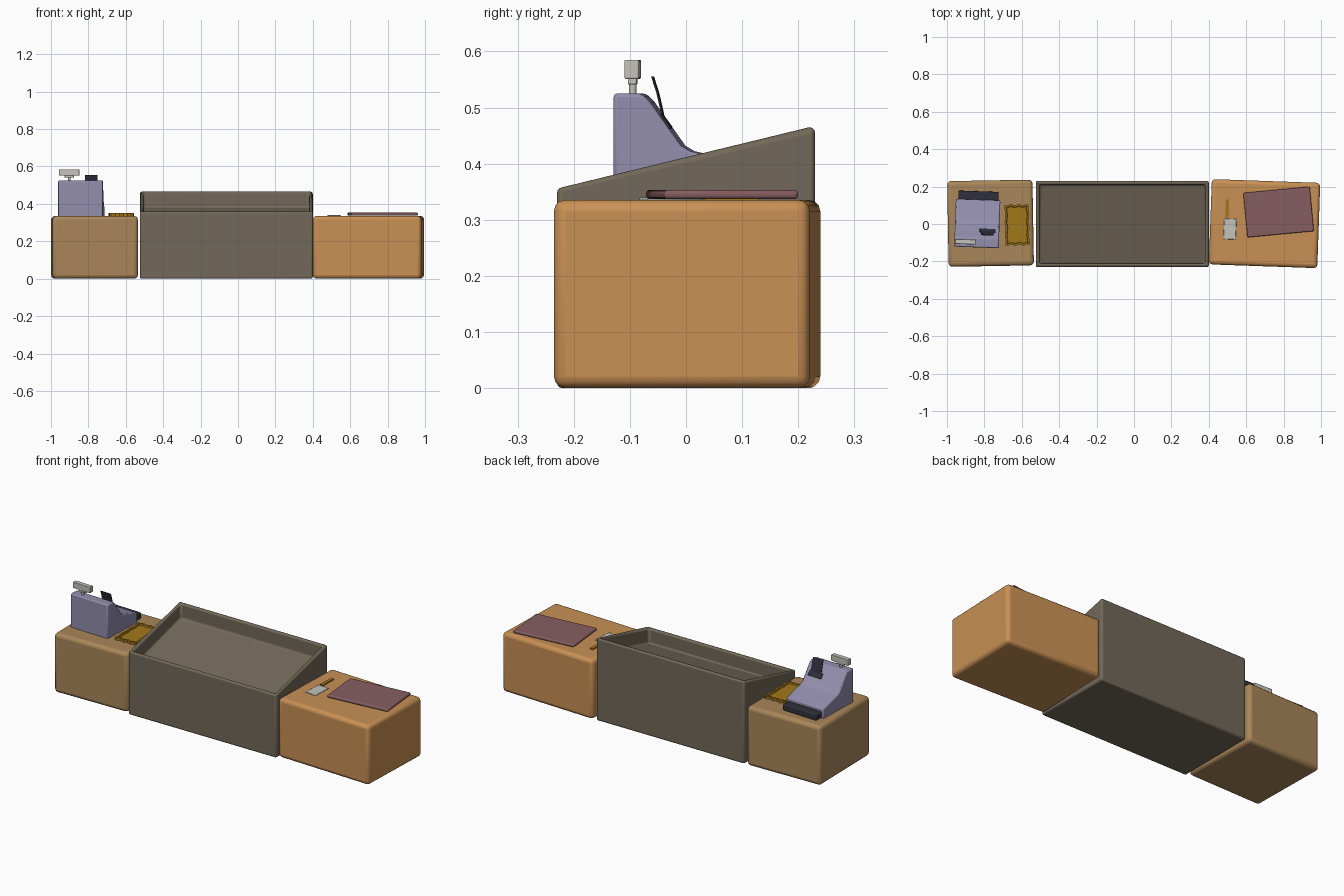
import bpy, bmesh
from math import radians, sin
from mathutils import Matrix

if "Cube" in bpy.data.objects:
    bpy.data.objects.remove(bpy.data.objects["Cube"])


def material(name, rgb):
    m = bpy.data.materials.new(name)
    m.diffuse_color = (*rgb, 1)
    m.use_nodes = True
    m.node_tree.nodes["Principled BSDF"].inputs["Base Color"].default_value = m.diffuse_color
    return m


TAN = material("tan", (0.40, 0.24, 0.10))
ORANGE = material("orange", (0.58, 0.28, 0.09))
BROWN = material("brown", (0.17, 0.14, 0.10))
LAVENDER = material("lavender", (0.29, 0.27, 0.42))
DARK = material("dark", (0.03, 0.03, 0.045))
MAUVE = material("mauve", (0.24, 0.11, 0.12))
GOLD = material("gold", (0.36, 0.19, 0.01))
PALE = material("pale_grey", (0.55, 0.55, 0.50))


def finish(name, bm, mat, bevel=0, segs=3, loc=(0, 0, 0), rot=0, tilt=0):
    bmesh.ops.recalc_face_normals(bm, faces=bm.faces)
    me = bpy.data.meshes.new(name)
    bm.to_mesh(me)
    bm.free()
    me.materials.append(mat)
    ob = bpy.data.objects.new(name, me)
    bpy.context.collection.objects.link(ob)
    ob.location = loc
    ob.rotation_euler = (radians(tilt), 0, radians(rot))
    if bevel:
        b = ob.modifiers.new("bevel", 'BEVEL')
        b.width, b.segments, b.limit_method = bevel, segs, 'ANGLE'
    bpy.ops.object.select_all(action='DESELECT')
    ob.select_set(True)
    bpy.context.view_layer.objects.active = ob
    bpy.ops.object.shade_smooth_by_angle(angle=radians(35))
    return ob


def box(name, mat, centre, size, bevel=0, rot=0, segs=3, tilt=0):
    bm = bmesh.new()
    bmesh.ops.create_cube(bm, size=1, matrix=Matrix.Diagonal((*size, 1)))
    return finish(name, bm, mat, bevel, segs, centre, rot, tilt)


def prism(name, mat, pts, direction, loc=(0, 0, 0), rot=0, bevel=0):
    """Extrude a closed 3D outline along a direction."""
    bm = bmesh.new()
    f = bm.faces.new([bm.verts.new(p) for p in pts])
    g = bmesh.ops.extrude_face_region(bm, geom=[f])
    bmesh.ops.translate(bm, vec=direction, verts=[v for v in g["geom"] if isinstance(v, bmesh.types.BMVert)])
    return finish(name, bm, mat, bevel, 2, loc, rot)


# side counters
box("left_counter", TAN, (-0.767, 0.004, 0.168), (0.456, 0.458, 0.335), 0.02, 1)
box("right_counter", ORANGE, (0.698, 0.002, 0.168), (0.58, 0.456, 0.335), 0.02, -2)

# middle bin with sloped, hollowed top
bm = bmesh.new()
bmesh.ops.create_cube(bm, size=1, matrix=Matrix.Translation((-0.0625, 0, 0.5)) @ Matrix.Diagonal((0.925, 0.46, 1, 1)))
for v in bm.verts:
    if v.co.z > 0.5:
        v.co.z = 0.465 if v.co.y > 0 else 0.358
top = max(bm.faces, key=lambda f: f.calc_center_median().z)
bmesh.ops.inset_region(bm, faces=[top], thickness=0.028)
g = bmesh.ops.extrude_face_region(bm, geom=[top])
bmesh.ops.translate(bm, vec=(0, 0, -0.085), verts=[v for v in g["geom"] if isinstance(v, bmesh.types.BMVert)])
if top.is_valid:
    bm.faces.remove(top)
finish("display_bin", bm, BROWN, 0.012)

# cash register body: side profile across x
RX, RR = -0.838, -2
profile = [(-0.125, 0.33), (-0.125, 0.525), (-0.075, 0.525), (-0.06, 0.51), (-0.005, 0.432),
           (0.012, 0.422), (0.04, 0.416), (0.13, 0.388), (0.13, 0.33)]
prism("register_body", LAVENDER, [(-0.119, y, z) for y, z in profile], (0.238, 0, 0), (RX, 0, 0), RR, 0.006)
box("register_drawer", DARK, (-0.832, 0.14, 0.353), (0.215, 0.07, 0.036), 0.006, RR)

# receipt slot and curling receipt
box("receipt_slot", DARK, (-0.783, -0.036, 0.475), (0.085, 0.03, 0.006), 0.002, RR, 2, -54)
curve = [(-0.036, 0.468), (-0.042, 0.497), (-0.049, 0.527), (-0.058, 0.555)]
strip = [(-0.033, y, z) for y, z in curve] + [(-0.033, y - 0.003, z) for y, z in reversed(curve)]
prism("receipt", DARK, strip, (0.066, 0, 0), (-0.783, 0, 0), RR)

# customer display on a post
bm = bmesh.new()
bmesh.ops.create_cone(bm, cap_ends=True, segments=16, radius1=0.007, radius2=0.007, depth=0.05)
finish("display_post", bm, PALE, loc=(-0.902, -0.095, 0.54))
box("display_foot", PALE, (-0.902, -0.095, 0.547), (0.05, 0.016, 0.012), 0.003, RR)
box("display_head", PALE, (-0.902, -0.095, 0.568), (0.11, 0.026, 0.034), 0.003, RR)

# coin tray: wavy rim around a shallow inset
bm = bmesh.new()
hw, hd, n = 0.064, 0.108, 12
corners = [(-hw, -hd), (hw, -hd), (hw, hd), (-hw, hd)]
verts = []
for i, (ax, ay) in enumerate(corners):
    bx, by = corners[(i + 1) % 4]
    for k in range(n):
        t = k / n
        x, y = ax + (bx - ax) * t, ay + (by - ay) * t
        w = 1 + 0.035 * sin(k * 6.2832 / 4)
        verts.append(bm.verts.new((x * w, y * w, 0)))
f = bm.faces.new(verts)
g = bmesh.ops.extrude_face_region(bm, geom=[f])
bmesh.ops.translate(bm, vec=(0, 0, 0.015), verts=[v for v in g["geom"] if isinstance(v, bmesh.types.BMVert)])
top = max(bm.faces, key=lambda f: f.calc_center_median().z)
bmesh.ops.inset_region(bm, faces=[top], thickness=0.01)
bmesh.ops.inset_region(bm, faces=[top], thickness=0.002, depth=-0.009)
finish("coin_tray", bm, GOLD, loc=(-0.625, -0.005, 0.335), rot=1)

# writing mat
box("writing_mat", MAUVE, (0.773, 0.064, 0.345), (0.357, 0.239, 0.016), 0.006, 5.4)

# price tag with a pointed handle
box("tag_card", PALE, (0.513, -0.027, 0.337), (0.066, 0.11, 0.006), 0.003, -3, 2)
prism("tag_handle", GOLD, [(-0.013, 0.035, 0), (0.005, 0.035, 0), (0.008, 0.13, 0), (-0.01, 0.13, 0)],
      (0, 0, 0.006), (0.501, 0, 0.335))
